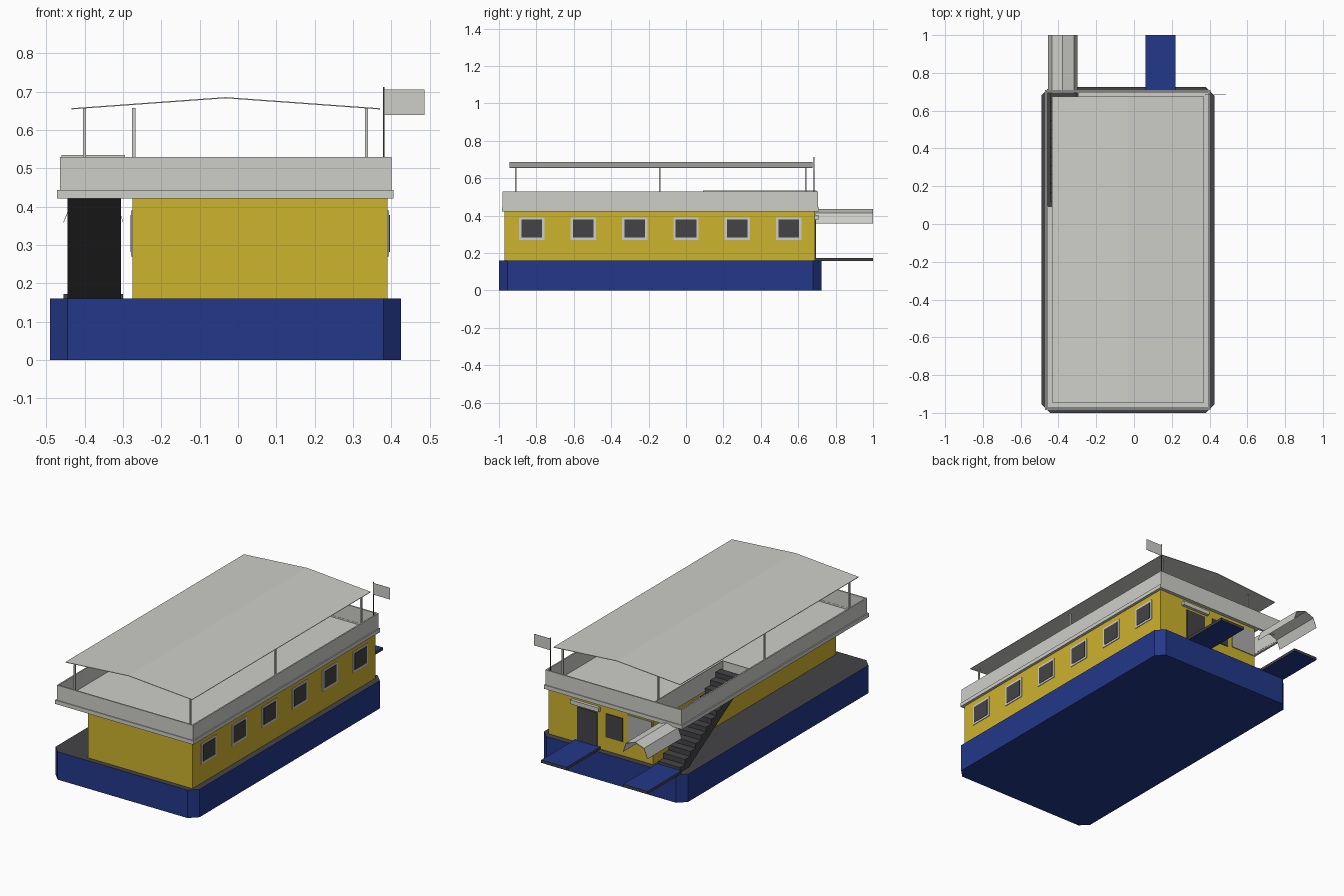
import bpy, bmesh
from mathutils import Vector

cube = bpy.data.objects.get("Cube")
if cube:
    bpy.data.objects.remove(cube, do_unlink=True)


def material(name, rgb):
    linear = [((c / 255 + 0.055) / 1.055) ** 2.4 for c in rgb] + [1]
    m = bpy.data.materials.new(name)
    m.use_nodes = True
    m.diffuse_color = linear
    m.node_tree.nodes["Principled BSDF"].inputs["Base Color"].default_value = linear
    return m


BLUE = material("hull blue", (35, 56, 138))
YELLOW = material("cabin yellow", (206, 179, 46))
PALE = material("pale grey", (206, 207, 202))
DARK = material("dark grey", (68, 67, 70))
GREY = material("mid grey", (172, 172, 170))


def finish(name, bm, *mats):
    mesh = bpy.data.meshes.new(name)
    bmesh.ops.recalc_face_normals(bm, faces=bm.faces)
    bm.to_mesh(mesh)
    bm.free()
    for m in mats:
        mesh.materials.append(m)
    ob = bpy.data.objects.new(name, mesh)
    bpy.context.collection.objects.link(ob)
    return ob


def boxes(name, mat, *spans):
    """One object made of boxes, each given as (x0, x1), (y0, y1), (z0, z1)."""
    bm = bmesh.new()
    for span in spans:
        for v in bmesh.ops.create_cube(bm, size=1)["verts"]:
            v.co = Vector([a + (b - a) * (c + 0.5) for (a, b), c in zip(span, v.co)])
    return finish(name, bm, mat)


def ring(name, mat, xs, ys, zs, t):
    (x0, x1), (y0, y1) = xs, ys
    inner = (y0 + t, y1 - t)
    return boxes(name, mat, (xs, (y0, y0 + t), zs), (xs, (y1 - t, y1), zs),
                 ((x0, x0 + t), inner, zs), ((x1 - t, x1), inner, zs))


def prism(name, points, offset, *mats):
    bm = bmesh.new()
    face = bm.faces.new([bm.verts.new(p) for p in points])
    new = bmesh.ops.extrude_face_region(bm, geom=[face])["geom"]
    bmesh.ops.translate(bm, vec=offset, verts=[g for g in new if isinstance(g, bmesh.types.BMVert)])
    if face.is_valid is False or len(bm.faces) < len(points) + 2:
        bm.faces.new([bm.verts[i] for i in range(len(points))])
    return finish(name, bm, *mats)


# Hull with cut corners and a dark deck
X0, X1, Y0, Y1, C, DECK = -0.49, 0.425, -1.0, 0.725, 0.045, 0.16
outline = [(X0 + C, Y0), (X1 - C, Y0), (X1, Y0 + C), (X1, Y1 - C),
           (X1 - C, Y1), (X0 + C, Y1), (X0, Y1 - C), (X0, Y0 + C)]
hull = prism("hull", [(x, y, 0) for x, y in outline], (0, 0, DECK), BLUE, DARK)
for p in hull.data.polygons:
    p.material_index = int(p.normal.z > 0.5)

# Cabin
CX0, CX1, CY1 = -0.275, 0.39, 0.69
boxes("cabin", YELLOW, ((CX0, CX1), (-0.97, CY1), (DECK, 0.425)))

# Side windows on both long walls
for side, wall, s in (("left", CX1, 1), ("right", CX0, -1)):
    for i in range(6):
        y = -0.825 + 0.275 * i
        for part, mat, w, h, t in (("frame", PALE, 0.068, 0.06, 0.004),
                                   ("pane", DARK, 0.055, 0.048, 0.006)):
            boxes(f"{side}_window_{part}_{i + 1}", mat,
                  (sorted((wall - s * 0.002, wall + s * t)), (y - w, y + w),
                   (0.33 - h, 0.33 + h)))

# Back wall: door, canopy over it, window and board
back = (CY1 - 0.002, CY1 + 0.005)
boxes("back_door", DARK, ((0.08, 0.205), back, (DECK, 0.365)))
boxes("back_window", DARK, ((-0.083, 0.025), back, (0.24, 0.375)))
boxes("back_board", GREY, ((-0.268, -0.115), back, (0.25, 0.405)))
boxes("door_hood", PALE, ((0.06, 0.24), (CY1, CY1 + 0.018), (0.378, 0.402)))

# Roof deck with an opening for the stairs
RX, RY = (-0.465, 0.4), (-0.98, 0.705)
WELL_X, WELL_Y = -0.3, 0.09
boxes("roof_deck", PALE, ((WELL_X, RX[1]), RY, (0.422, 0.435)),
      ((RX[0], WELL_X), (RY[0], WELL_Y), (0.422, 0.435)))
ring("roof_parapet", PALE, RX, RY, (0.43, 0.53), 0.008)
ring("roof_trim", PALE, (-0.472, 0.406), (-0.985, 0.71), (0.422, 0.444), 0.014)
boxes("stairwell_guard", PALE,
      ((WELL_X, WELL_X + 0.005), (WELL_Y, 0.697), (0.422, 0.535)),
      ((RX[0] + 0.005, WELL_X), (WELL_Y, WELL_Y + 0.005), (0.422, 0.535)))

# Stairs from the deck to the roof
STEPS, SY, EY, TOP = 12, 0.69, 0.12, 0.50
run, rise = (SY - EY) / STEPS, (TOP - DECK) / STEPS
profile = [(SY, DECK)]
for i in range(STEPS):
    profile += [(SY - run * i, DECK + rise * (i + 1)), (SY - run * (i + 1), DECK + rise * (i + 1))]
profile += [(EY, TOP - 0.05), (SY - 0.08, DECK)]
prism("stairs", [(-0.445, y, z) for y, z in profile], (0.14, 0, 0), DARK)

# Boarding ramps, blue with dark edges
for name, xs in (("door_ramp", (0.06, 0.22)), ("stair_ramp", (-0.455, -0.3))):
    ramp = boxes(name, BLUE, (xs, (0.69, 1.0), (0.157, 0.173)))
    ramp.data.materials.append(DARK)
    for p in ramp.data.polygons:
        p.material_index = int(abs(p.normal.z) < 0.5)


def sheet(name, profile, y0, y1, mat, t):
    """Thin roof sheet following an x-z profile."""
    points = list(profile) + [(x, z - t) for x, z in reversed(profile)]
    return prism(name, [(x, y0, z) for x, z in points], (0, y1 - y0, 0), mat)


# Arched awning over the stair ramp
sheet("stair_awning", [(-0.455, 0.362), (-0.433, 0.415), (-0.378, 0.435),
                       (-0.318, 0.415), (-0.3, 0.362)], 0.69, 1.0, PALE, 0.004)

# Ridged sun canopy on posts
sheet("sun_canopy", [(-0.435, 0.657), (-0.033, 0.686), (0.37, 0.657)], -0.945, 0.675, PALE, 0.003)
P = 0.004
for i, (x, y) in enumerate([(-0.4, -0.91), (-0.4, -0.14), (-0.272, 0.64),
                            (0.335, -0.91), (0.335, -0.14), (0.335, 0.64)]):
    boxes(f"canopy_post_{i + 1}", PALE, ((x - P, x + P), (y - P, y + P), (0.43, 0.658)))

# Flag
boxes("flag_pole", DARK, ((0.378, 0.382), (0.683, 0.687), (0.43, 0.712)))
boxes("flag", PALE, ((0.38, 0.486), (0.684, 0.686), (0.64, 0.706)))
